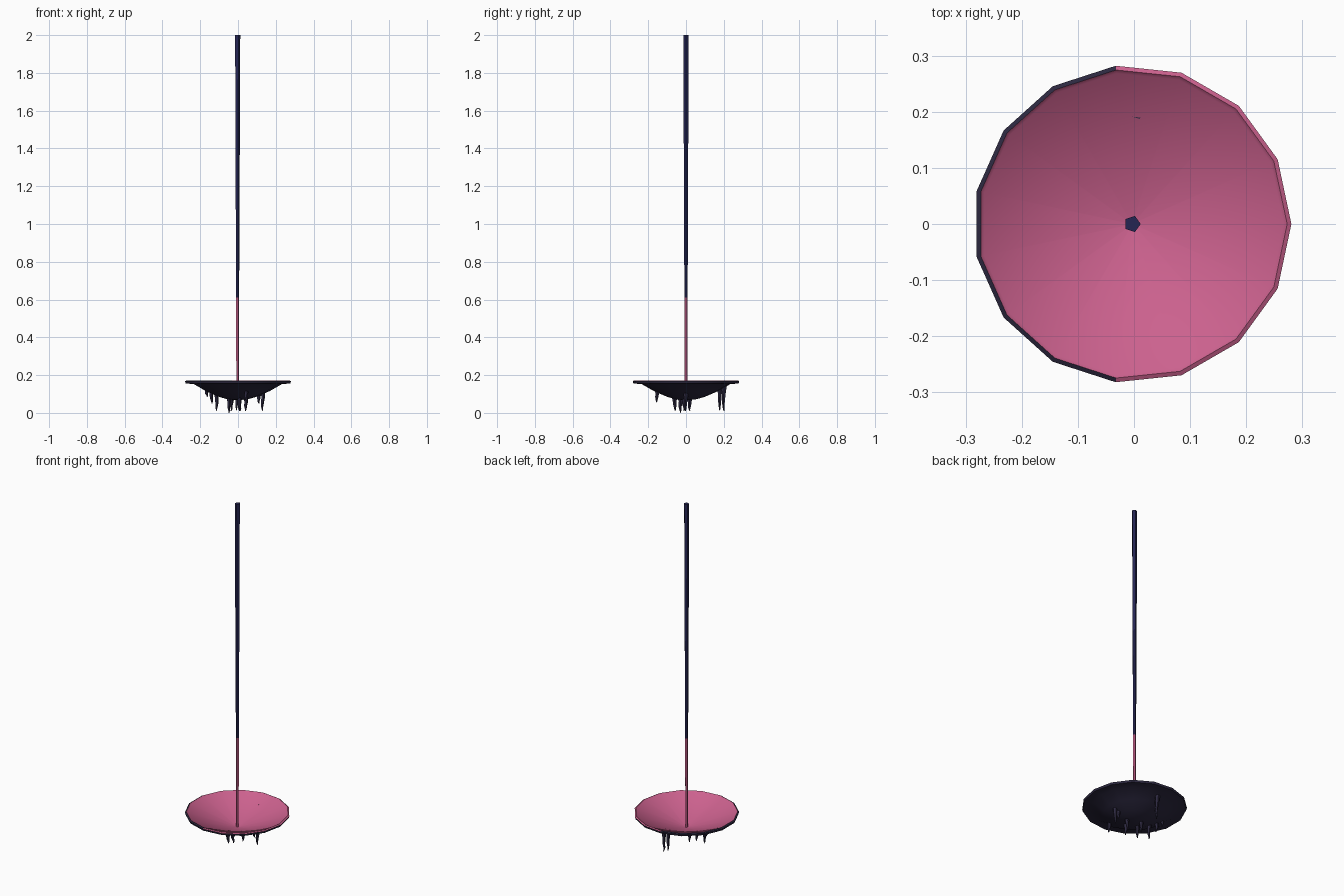
import bpy, math, random
from mathutils import Vector

random.seed(4)
cube = bpy.data.objects.get("Cube")
if cube:
    bpy.data.objects.remove(cube)

CENTRE_X = -0.003


def material(name, rgb):
    m = bpy.data.materials.new(name)
    m.use_nodes = True
    m.diffuse_color = (*rgb, 1)
    m.node_tree.nodes["Principled BSDF"].inputs["Base Color"].default_value = (*rgb, 1)
    return m


pink = material("pink", (0.6, 0.12, 0.27))
navy = material("navy", (0.018, 0.018, 0.085))
dark = material("dark violet", (0.025, 0.021, 0.05))


def rings(name, sections, sides, mats, close=False):
    """Skin a tube through (x, y, z, radius) rings; cap the ends or close the loop."""
    verts, faces = [], []
    for x, y, z, r in sections:
        for i in range(sides):
            a = math.tau * i / sides
            verts.append((x + r * math.cos(a), y + r * math.sin(a), z))
    n = len(sections)
    for k in range(n - 1):
        for i in range(sides):
            j = (i + 1) % sides
            faces.append((k * sides + i, k * sides + j,
                          (k + 1) * sides + j, (k + 1) * sides + i))
    if not close:
        faces.append(tuple(reversed(range(sides))))
        faces.append(tuple(range((n - 1) * sides, n * sides)))
    mesh = bpy.data.meshes.new(name)
    mesh.from_pydata(verts, [], faces)
    mesh.update()
    for m in mats:
        mesh.materials.append(m)
    ob = bpy.data.objects.new(name, mesh)
    bpy.context.collection.objects.link(ob)
    return ob


def smooth(ob, angle):
    bpy.ops.object.select_all(action='DESELECT')
    ob.select_set(True)
    bpy.context.view_layer.objects.active = ob
    bpy.ops.object.shade_smooth_by_angle(angle=math.radians(angle))


# Tapered five-sided pole, pink towards the foot
pole = rings("pole", [(CENTRE_X, 0, z, r) for z, r in
                      [(0.075, 0.007), (0.61, 0.009), (2.0, 0.015)]], 5, [navy, pink])
for p in pole.data.polygons:
    p.material_index = 1 if p.center.z < 0.5 else 0

# Shallow dish: dark underside and lip, pink conical inside
profile = [(0.002, 0.068), (0.05, 0.071), (0.1, 0.085), (0.17, 0.115), (0.235, 0.152),
           (0.28, 0.156), (0.2835, 0.168), (0.276, 0.172), (0.27, 0.165), (0.002, 0.08)]
dish = rings("dish", [(CENTRE_X, 0, z, r) for r, z in profile], 15, [dark, pink])
for p in dish.data.polygons:
    if p.normal.z > 0.5 and p.center.xy.length < 0.274:
        p.material_index = 1
smooth(dish, 35)

# Drips hanging under the dish: x, y, tip height
drips = [(-0.165, 0.04, 0.085), (-0.14, 0.02, 0.05), (-0.115, -0.01, 0.01),
         (-0.05, -0.03, 0.0), (-0.035, 0.02, 0.01), (-0.008, 0.18, 0.012),
         (0.006, 0.2, 0.01), (0.01, -0.06, 0.01), (0.04, -0.01, 0.01),
         (0.11, 0.0, 0.05), (0.13, 0.0, 0.01), (0.045, -0.155, 0.055)]
for n, (x, y, tip) in enumerate(drips, 1):
    top = 0.066 + 0.42 * max(0, math.hypot(x, y) - 0.05) + 0.012
    sections = []
    for t, r in [(0, 0.015), (0.25, 0.011), (0.6, 0.0085), (0.85, 0.005), (1, 0.002)]:
        wobble = Vector((random.uniform(-1, 1), random.uniform(-1, 1))) * 0.003
        sections.append((x + wobble.x, y + wobble.y, tip + (top - tip) * (1 - t), r))
    rings(f"drip_{n}", sections[::-1], 5, [dark])
